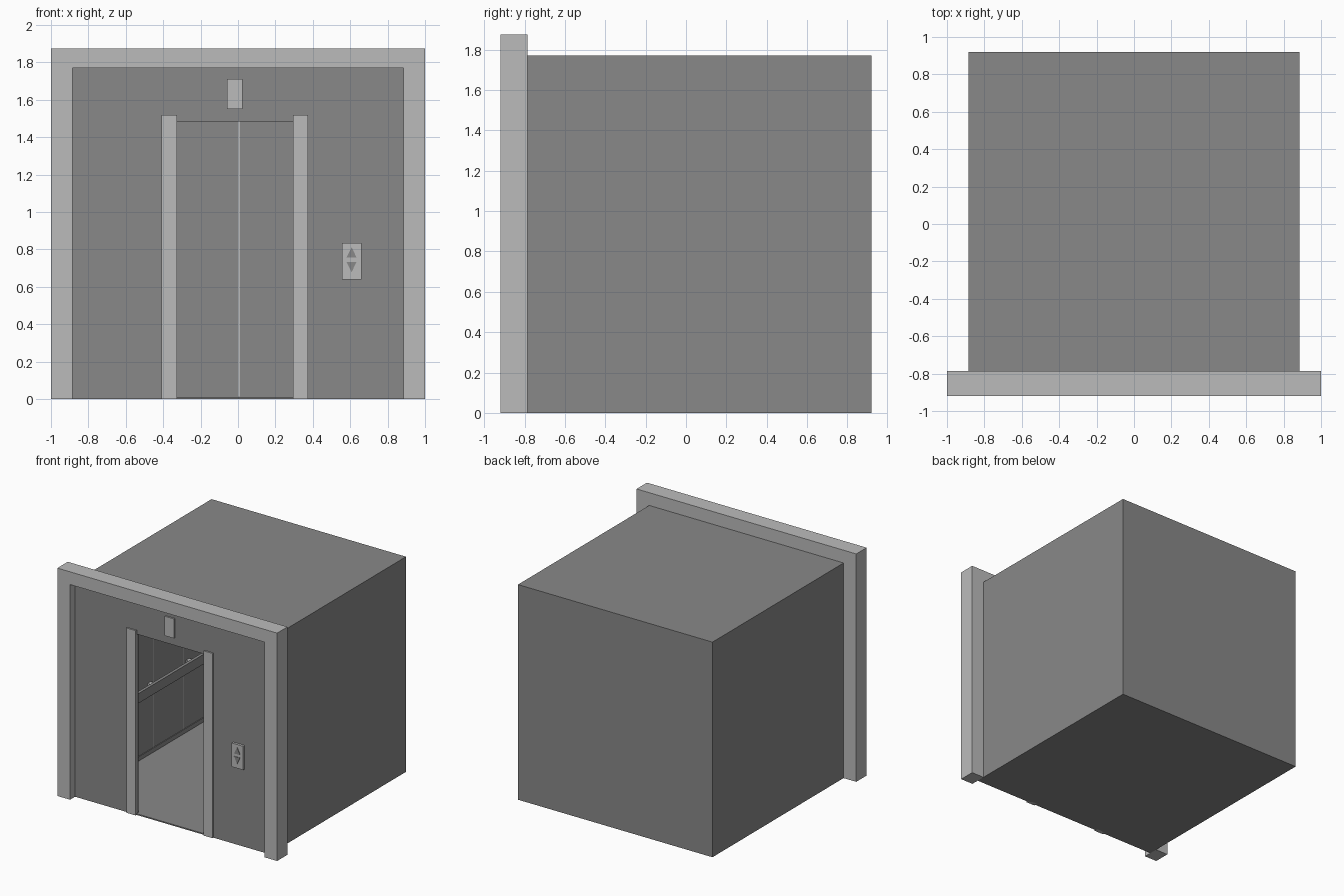
import bpy
import bmesh

if "Cube" in bpy.data.objects:
    bpy.data.objects.remove(bpy.data.objects["Cube"])


def material(name, v):
    m = bpy.data.materials.new(name)
    m.diffuse_color = (v, v, v, 1)
    m.use_nodes = True
    m.node_tree.nodes["Principled BSDF"].inputs["Base Color"].default_value = m.diffuse_color
    return m


DARK = material("dark_grey", 0.25)
LIGHT = material("light_grey", 0.5)


def finish(name, bm, mat):
    bmesh.ops.recalc_face_normals(bm, faces=bm.faces)
    me = bpy.data.meshes.new(name)
    bm.to_mesh(me)
    bm.free()
    ob = bpy.data.objects.new(name, me)
    me.materials.append(mat)
    bpy.context.collection.objects.link(ob)
    return ob


def box(name, x, y, z, mat=DARK):
    bm = bmesh.new()
    bmesh.ops.create_cube(bm, size=1)
    for v in bm.verts:
        v.co = [r[0] if c < 0 else r[1] for c, r in zip(v.co, (x, y, z))]
    return finish(name, bm, mat)


def prism(name, pts, y0, y1, mat=DARK):
    """Extrude an (x, z) outline along y."""
    bm = bmesh.new()
    face = bm.faces.new([bm.verts.new((x, y0, z)) for x, z in pts])
    ext = bmesh.ops.extrude_face_region(bm, geom=[face])["geom"]
    for v in ext:
        if isinstance(v, bmesh.types.BMVert):
            v.co.y = y1
    return finish(name, bm, mat)


def mirror(ob):
    ob.modifiers.new("mirror", "MIRROR")
    return ob


W, H, T = 0.885, 1.77, 0.035            # cabin half width, height, wall thickness
FRONT, BACK = -0.855, 0.92
DL, DR, DH = -0.325, 0.295, 1.52        # door opening

# Outer surround: an upside-down U
prism("outer_surround", [(-1, 0), (-1, 1.875), (1, 1.875), (1, 0),
                         (W, 0), (W, H), (-W, H), (-W, 0)], -0.92, -0.785, LIGHT)

# Cabin shell
prism("front_wall", [(-W, 0), (-W, H), (W, H), (W, 0),
                     (DR, 0), (DR, DH), (DL, DH), (DL, 0)], FRONT, FRONT + 0.025)
box("back_wall", (-W, W), (BACK - T, BACK), (0, H))
mirror(box("side_wall", (W - T, W), (FRONT + 0.025, BACK - T), (0, H)))
box("floor", (-W + T, W - T), (FRONT + 0.025, BACK - T), (0, 0.01))
box("ceiling", (-W + T, W - T), (FRONT + 0.025, BACK - T), (H - T, H))

# Door trim
box("left_jamb", (-0.41, DL), (FRONT - 0.012, FRONT + 0.02), (0, DH), LIGHT)
box("right_jamb", (DR, 0.375), (FRONT - 0.012, FRONT + 0.02), (0, DH), LIGHT)
box("door_header", (DL, DR), (FRONT + 0.005, FRONT + 0.025), (1.485, DH))
box("door_sill", (DL, DR), (FRONT, FRONT + 0.025), (0, 0.01))

# Interior panel seams
for x in (-0.42, 0.005, 0.43):
    box("back_seam", (x - 0.005, x + 0.005), (BACK - T - 0.003, BACK - T), (0.015, H - T), LIGHT)
for y in (-0.28, 0.11, 0.50):
    mirror(box("side_seam", (W - T - 0.003, W - T), (y - 0.004, y + 0.004), (0.04, H - T), LIGHT))

# Skirting and handrails with brackets
mirror(box("skirting", (W - T - 0.006, W - T), (FRONT + 0.025, BACK - T), (0.01, 0.045)))
mirror(box("handrail", (0.79, 0.815), (-0.65, 0.80), (0.53, 0.61)))
for y in (-0.45, 0.06, 0.56):
    mirror(box("rail_bracket", (0.815, W - T), (y - 0.02, y + 0.02), (0.55, 0.60), LIGHT))

# Floor indicator above the door
box("floor_indicator", (-0.06, 0.023), (FRONT - 0.012, FRONT), (1.55, 1.71), LIGHT)

# Call panel with up and down arrows
box("call_panel", (0.555, 0.66), (FRONT - 0.02, FRONT), (0.64, 0.835), LIGHT)
for name, base, tip in (("up_arrow", 0.757, 0.812), ("down_arrow", 0.733, 0.678)):
    prism(name, [(0.58, base), (0.634, base), (0.607, tip)], FRONT - 0.024, FRONT - 0.018)
